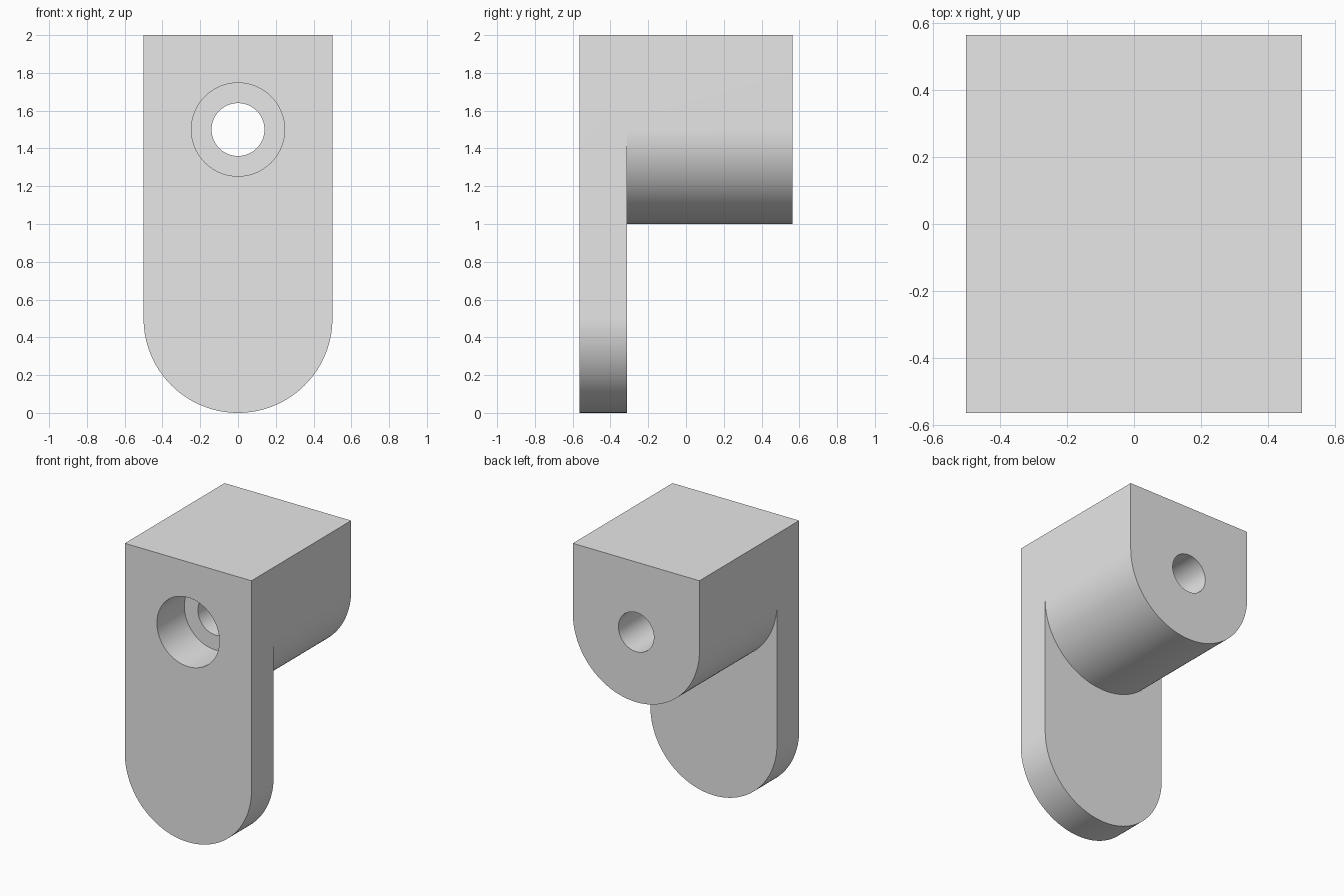
import bpy
import bmesh
import math

WIDTH, TOP = 1.0, 2.0
FRONT, BACK = -0.5625, 0.5625
PLATE_BACK = -0.3125
BORE_END = FRONT + 0.31
HOLE_Z = 1.5

cube = bpy.data.objects.get("Cube")
if cube:
    bpy.data.objects.remove(cube, do_unlink=True)

gray = bpy.data.materials.new("light gray")
gray.use_nodes = True
gray.diffuse_color = (0.8, 0.8, 0.8, 1)
gray.node_tree.nodes["Principled BSDF"].inputs["Base Color"].default_value = gray.diffuse_color


def extrude_profile(name, profile, y0, y1):
    """Solid made by extruding an (x, z) outline from y0 to y1."""
    bm = bmesh.new()
    face = bm.faces.new([bm.verts.new((x, y0, z)) for x, z in profile])
    ext = bmesh.ops.extrude_face_region(bm, geom=[face])
    moved = [v for v in ext["geom"] if isinstance(v, bmesh.types.BMVert)]
    bmesh.ops.translate(bm, verts=moved, vec=(0, y1 - y0, 0))
    bmesh.ops.recalc_face_normals(bm, faces=bm.faces)
    mesh = bpy.data.meshes.new(name)
    bm.to_mesh(mesh)
    bm.free()
    mesh.materials.append(gray)
    obj = bpy.data.objects.new(name, mesh)
    bpy.context.collection.objects.link(obj)
    return obj


def arc(radius, z, start, end, steps):
    angles = [start + (end - start) * i / steps for i in range(steps + 1)]
    return [(radius * math.cos(a), z + radius * math.sin(a)) for a in angles]


def tongue(bottom):
    """Square top, half-round bottom."""
    r = WIDTH / 2
    return [(-r, TOP)] + arc(r, bottom + r, math.pi, 2 * math.pi, 64) + [(r, TOP)]


def circle(radius):
    return arc(radius, HOLE_Z, 0, 2 * math.pi, 64)[:-1]


def combine(target, other, operation):
    mod = target.modifiers.new(operation.lower(), "BOOLEAN")
    mod.operation, mod.solver, mod.object = operation, "EXACT", other
    bpy.ops.object.modifier_apply(modifier=mod.name)
    bpy.data.objects.remove(other, do_unlink=True)


# Long front plate and short deep block, joined into one body
bracket = extrude_profile("bracket", tongue(0), FRONT, PLATE_BACK)
block = extrude_profile("block", tongue(1), PLATE_BACK, BACK)
bpy.ops.object.select_all(action="DESELECT")
bpy.context.view_layer.objects.active = bracket
bracket.select_set(True)
combine(bracket, block, "UNION")

# Counterbore from the front, then the through hole
combine(bracket, extrude_profile("counterbore", circle(0.247), FRONT - 0.1, BORE_END), "DIFFERENCE")
combine(bracket, extrude_profile("through_hole", circle(0.14), FRONT - 0.2, BACK + 0.1), "DIFFERENCE")

bpy.ops.object.shade_smooth_by_angle(angle=math.radians(30))
